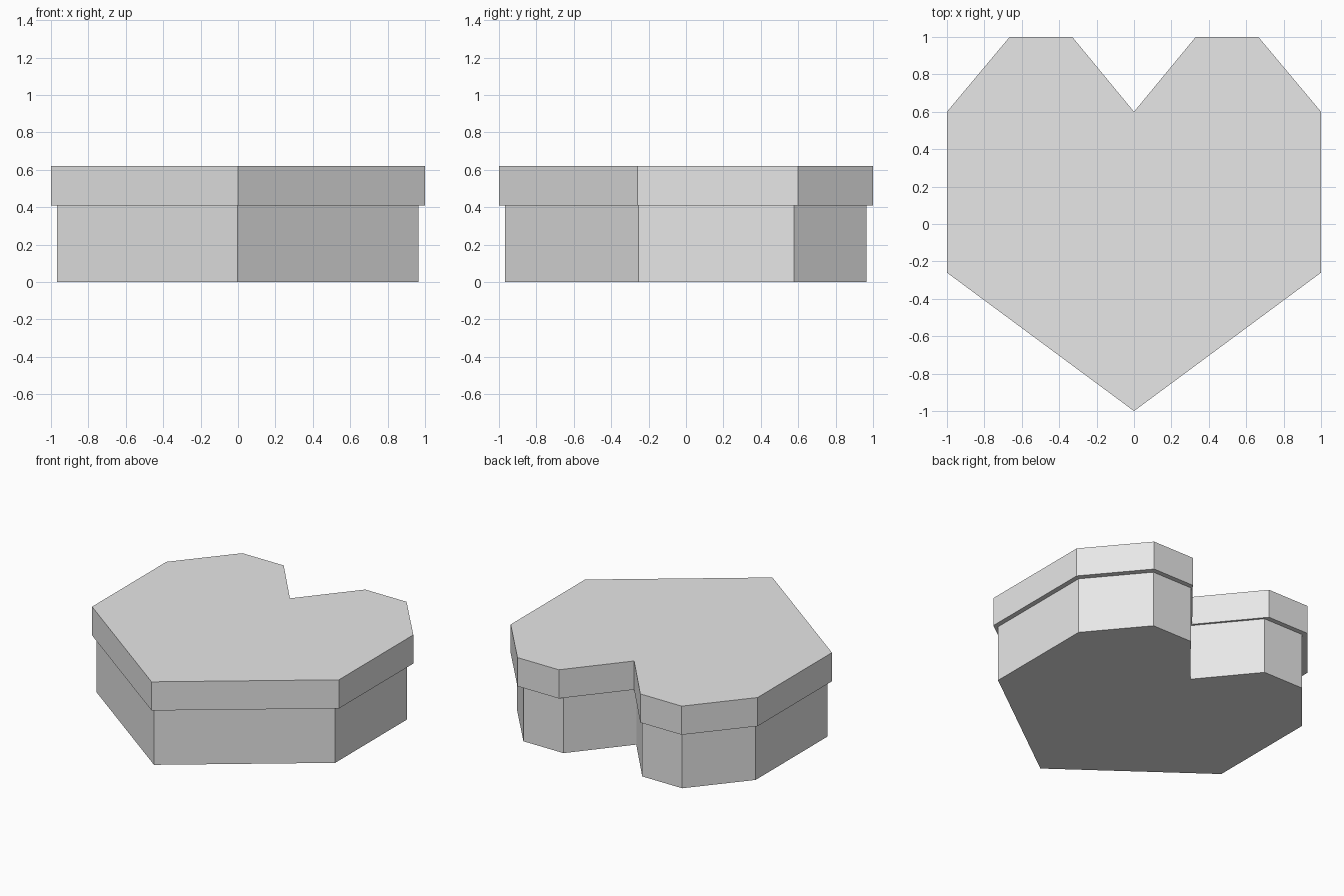
import bpy
import bmesh

cube = bpy.data.objects.get("Cube")
if cube:
    bpy.data.objects.remove(cube, do_unlink=True)

grey = bpy.data.materials.new("plain_grey")
grey.use_nodes = True
grey.diffuse_color = (0.8, 0.8, 0.8, 1)
grey.node_tree.nodes["Principled BSDF"].inputs["Base Color"].default_value = (0.8, 0.8, 0.8, 1)

# Heart outline: tip, right half, notch, then the mirrored half
half = [(1, -0.26), (1, 0.6), (0.665, 1), (0.33, 1)]
outline = [(0, -1)] + half + [(0, 0.6)] + [(-x, y) for x, y in reversed(half)]


def heart_prism(name, scale, shift, bottom, top):
    """Extrude the scaled heart outline between two heights."""
    bm = bmesh.new()
    face = bm.faces.new([bm.verts.new((x * scale + shift, y * scale + shift, bottom))
                         for x, y in outline])
    result = bmesh.ops.extrude_face_region(bm, geom=[face], use_keep_orig=True)
    for v in result["geom"]:
        if isinstance(v, bmesh.types.BMVert):
            v.co.z = top
    bmesh.ops.recalc_face_normals(bm, faces=bm.faces)
    mesh = bpy.data.meshes.new(name)
    bm.to_mesh(mesh)
    bm.free()
    mesh.materials.append(grey)
    obj = bpy.data.objects.new(name, mesh)
    bpy.context.collection.objects.link(obj)
    return obj


# Box body and the slightly wider lid resting on it
heart_prism("box_body", 0.967, -0.002, 0, 0.41)
heart_prism("box_lid", 1, 0, 0.41, 0.62)
